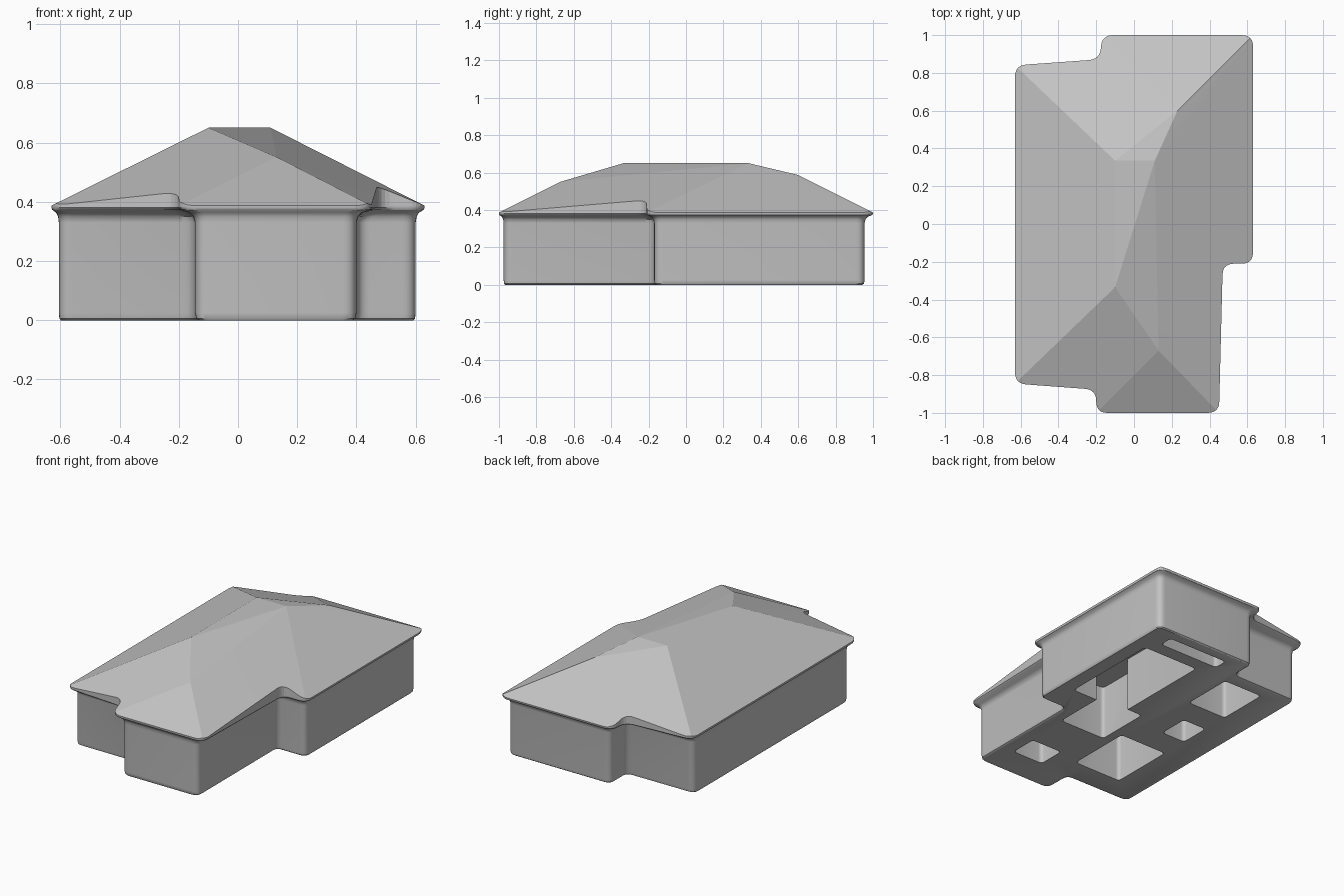
import bpy, bmesh
from mathutils import Vector

if "Cube" in bpy.data.objects:
    bpy.data.objects.remove(bpy.data.objects["Cube"], do_unlink=True)

EAVE_Z = 0.387

# Single plaster grey for the whole house
grey = bpy.data.materials.new("plaster_grey")
grey.use_nodes = True
grey.diffuse_color = (0.55, 0.55, 0.55, 1)
grey.node_tree.nodes["Principled BSDF"].inputs["Base Color"].default_value = grey.diffuse_color


def rounded(points, radius, steps=6):
    """Outline with every corner eased by a small curve."""
    pts = [Vector(p) for p in points]
    out = []
    for i, p in enumerate(pts):
        a = p + (pts[i - 1] - p).normalized() * radius
        b = p + (pts[(i + 1) % len(pts)] - p).normalized() * radius
        for k in range(steps + 1):
            t = k / steps
            out.append(a * (1 - t) ** 2 + p * (2 * t * (1 - t)) + b * t ** 2)
    return out


def finish(name, bm):
    bmesh.ops.recalc_face_normals(bm, faces=bm.faces)
    mesh = bpy.data.meshes.new(name)
    bm.to_mesh(mesh)
    bm.free()
    mesh.materials.append(grey)
    ob = bpy.data.objects.new(name, mesh)
    bpy.context.collection.objects.link(ob)
    return ob


def loft(name, loops):
    """Closed solid through a stack of (outline, height) loops."""
    bm = bmesh.new()
    rings = [[bm.verts.new((p.x, p.y, z)) for p in line] for line, z in loops]
    for low, high in zip(rings, rings[1:]):
        n = len(low)
        for i in range(n):
            j = (i + 1) % n
            bm.faces.new((low[i], low[j], high[j], high[i]))
    bm.faces.new(rings[0][::-1])
    bm.faces.new(rings[-1])
    return finish(name, bm)


def select(ob):
    bpy.ops.object.select_all(action='DESELECT')
    ob.select_set(True)
    bpy.context.view_layer.objects.active = ob


def boolean(target, other, operation):
    mod = target.modifiers.new("cut", 'BOOLEAN')
    mod.operation, mod.object, mod.solver = operation, other, 'EXACT'
    select(target)
    bpy.ops.object.modifier_apply(modifier=mod.name)
    bpy.data.objects.remove(other, do_unlink=True)


# Stepped footprint of the walls and of the overhanging eaves
wall = [(-.605, -.795), (-.145, -.8), (-.145, -.975), (.4, -.975), (.4, -.17),
        (.6, -.17), (.6, .955), (-.13, .955), (-.13, .79), (-.605, .785)]
eave = [(-.63, -.845), (-.2, -.877), (-.2, -1), (.45, -1), (.47, -.21),
        (.63, -.21), (.63, 1), (-.17, 1), (-.18, .872), (-.63, .84)]
wall_line, eave_line = rounded(wall, 0.045), rounded(eave, 0.06)


def level(t, z):
    return [w.lerp(e, t) for w, e in zip(wall_line, eave_line)], z


# Walls flaring out into the eaves
walls = loft("walls", [level(-.25, 0), level(-.08, .006), level(0, .025), level(0, .33),
                       level(.1, .35), level(.35, .363), level(.9, .373),
                       level(1, .38), level(1, EAVE_Z)])

# Rooms open to the underside
rooms = [(-.41, -.07, -.63, -.2), (-.41, -.24, -.02, .18), (-.41, -.13, .36, .7),
         (.08, .3, -.77, -.59), (-.01, .32, -.3, .06), (.1, .5, .03, .7),
         (.02, .45, .79, .88)]
for x0, x1, y0, y1 in rooms:
    line = rounded([(x0, y0), (x1, y0), (x1, y1), (x0, y1)], 0.025, 4)
    boolean(walls, loft("room_cutter", [(line, -.1), (line, .35)]), 'DIFFERENCE')

# Roof stretched over the eave corners, the main ridges and both wing peaks
peaks = [(-.1, -.335, .65), (-.1, .335, .65), (.11, .335, .65),
         (.13, -.67, .551), (.23, .6, .587)]
bm = bmesh.new()
for p in [(x, y, EAVE_Z) for x, y in eave] + peaks:
    bm.verts.new(p)
hull = bmesh.ops.convex_hull(bm, input=bm.verts)
spare = set(hull["geom_interior"] + hull["geom_unused"])
bmesh.ops.delete(bm, geom=[v for v in spare if isinstance(v, bmesh.types.BMVert)], context='VERTS')
roof = finish("roof", bm)

# Trim the roof to the rounded, stepped eaves
boolean(roof, loft("eave_trim", [(eave_line, .2), (eave_line, .9)]), 'INTERSECT')

for ob, angle in ((walls, 0.6), (roof, 0.1)):
    select(ob)
    bpy.ops.object.shade_smooth_by_angle(angle=angle)
